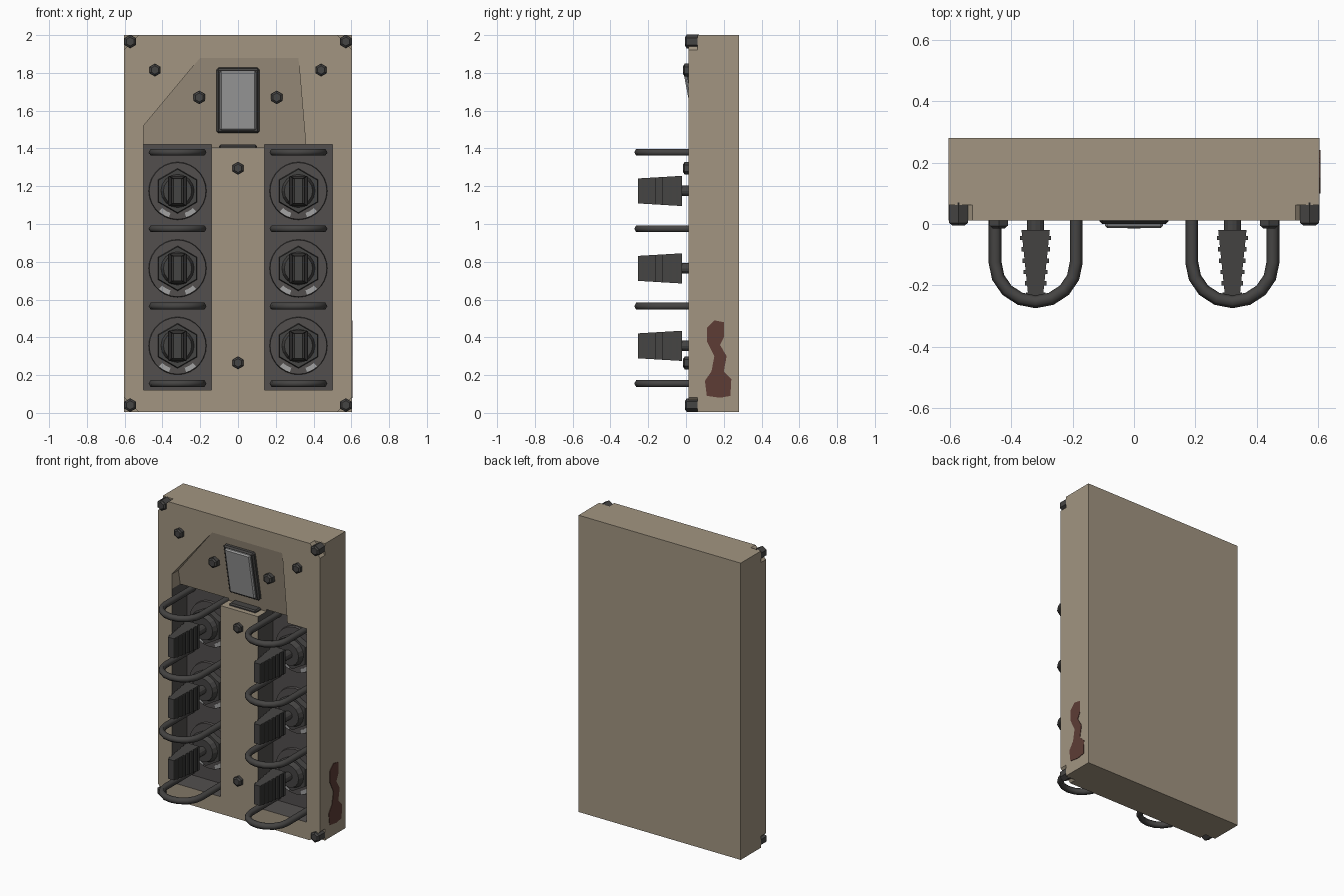
import bpy, bmesh, math
from mathutils import Matrix, Vector

if "Cube" in bpy.data.objects:
    bpy.data.objects.remove(bpy.data.objects["Cube"], do_unlink=True)


def material(name, rgb):
    m = bpy.data.materials.new(name)
    m.use_nodes = True
    m.diffuse_color = (*rgb, 1)
    b = m.node_tree.nodes["Principled BSDF"]
    b.inputs["Base Color"].default_value = (*rgb, 1)
    b.inputs["Roughness"].default_value = 0.7
    return m


BEIGE = material("beige paint", (0.36, 0.30, 0.22))
DARK = material("dark recess", (0.085, 0.078, 0.076))
BLACK = material("black metal", (0.06, 0.058, 0.056))
GREY = material("light grey", (0.36, 0.36, 0.36))
RUST = material("rust", (0.11, 0.046, 0.036))


def finish(name, bm, *mats):
    bmesh.ops.recalc_face_normals(bm, faces=bm.faces[:])
    me = bpy.data.meshes.new(name)
    bm.to_mesh(me)
    bm.free()
    for m in mats:
        me.materials.append(m)
    ob = bpy.data.objects.new(name, me)
    bpy.context.collection.objects.link(ob)
    return ob


def add_box(bm, x, y, z, rot=None):
    """Box from (low, high) ranges, optionally rotated about its centre."""
    centre = Vector([(a + b) / 2 for a, b in (x, y, z)])
    size = [b - a for a, b in (x, y, z)]
    mat = Matrix.Translation(centre) @ (rot or Matrix()) @ Matrix.Diagonal((*size, 1))
    return bmesh.ops.create_cube(bm, size=1, matrix=mat)["verts"]


def box(name, x, y, z, mat, rot=None, bevel=0):
    bm = bmesh.new()
    add_box(bm, x, y, z, rot)
    if bevel:
        bmesh.ops.bevel(bm, geom=bm.edges[:], offset=bevel, segments=1, affect='EDGES')
    return finish(name, bm, mat)


def add_cyl(bm, x, z, front, back, r_front, r_back, sides):
    """Cylinder or cone along y."""
    mat = Matrix.Translation((x, (front + back) / 2, z)) @ Matrix.Rotation(math.pi / 2, 4, 'X')
    bmesh.ops.create_cone(bm, cap_ends=True, segments=sides, radius1=r_back,
                          radius2=r_front, depth=back - front, matrix=mat)


def prism(bm, front, back):
    """Solid between two matching loops of points."""
    a = [bm.verts.new(p) for p in front]
    b = [bm.verts.new(p) for p in back]
    bm.faces.new(a)
    bm.faces.new(b[::-1])
    for i in range(len(a)):
        j = (i + 1) % len(a)
        bm.faces.new((a[i], b[i], b[j], a[j]))


FRONT, FLOOR = 0.012, 0.17
CH_X, CH_LOW, CH_TOP = 0.32, 0.12, 1.42
SLOPE = 0.088 / 0.46


def panel_y(z):
    return FRONT + (1.88 - z) * SLOPE


# Cabinet body with cut recesses
body = box("cabinet_body", (-0.603, 0.603), (FRONT, 0.28), (0.005, 2.0), BEIGE)

cutters = []
for s in (-1, 1):
    cutters.append(box("channel_cutter", (s * CH_X - 0.18, s * CH_X + 0.18),
                       (-0.1, FLOOR), (CH_LOW, CH_TOP), DARK))
    for z in (0.005, 2.0):
        cutters.append(box("corner_cutter", (s * 0.603 - 0.055, s * 0.603 + 0.055),
                           (-0.1, 0.062), (z - 0.055, z + 0.055), BEIGE,
                           Matrix.Rotation(math.pi / 4, 4, 'Y')))
outline = [(-0.5, 1.405), (-0.5, 1.52), (-0.2, 1.88), (0.32, 1.88), (0.36, 1.405)]
bm = bmesh.new()
prism(bm, [(x, -0.1, z) for x, z in outline], [(x, panel_y(z), z) for x, z in outline])
cutters.append(finish("panel_cutter", bm, BEIGE))

for c in cutters:
    c.hide_render = True
    mod = body.modifiers.new("cut", 'BOOLEAN')
    mod.operation, mod.solver, mod.object = 'DIFFERENCE', 'EXACT', c
bpy.context.view_layer.update()
cut_mesh = bpy.data.meshes.new_from_object(
    body.evaluated_get(bpy.context.evaluated_depsgraph_get()))
body.modifiers.clear()
body.data = cut_mesh
for c in cutters:
    bpy.data.objects.remove(c, do_unlink=True)

# Channels are dark inside
cut_mesh.materials.clear()
cut_mesh.materials.append(BEIGE)
cut_mesh.materials.append(DARK)
for p in cut_mesh.polygons:
    x, y, z = p.center
    inside = 0.13 < abs(x) < 0.51 and 0.11 < z < 1.43 and 0.03 < y < 0.2
    p.material_index = 1 if inside else 0


# Bolts
def bolt(name, x, z, front, back, r):
    bm = bmesh.new()
    add_cyl(bm, x, z, front + 0.008, back, r, r, 6)
    add_cyl(bm, x, z, front, front + 0.008, r * 0.65, r * 0.95, 6)
    finish(name, bm, BLACK)


for s in (-1, 1):
    for z in (0.041, 1.966):
        bolt("corner_bolt", s * 0.571, z, -0.005, 0.07, 0.036)
    bolt("upper_bolt", s * 0.44, 1.815, -0.015, 0.03, 0.034)
    bolt("panel_bolt", s * 0.205, 1.67, 0.015, 0.07, 0.036)
for z in (0.265, 1.295):
    bolt("centre_bolt", 0, z, -0.015, 0.03, 0.034)

# Rocker switch lying on the sloped panel
tilt = Matrix.Rotation(math.atan(SLOPE), 4, 'X')
y = panel_y(1.655)
box("switch_frame", (-0.113, 0.113), (y - 0.025, y + 0.02), (1.48, 1.83), BLACK, tilt, 0.01)
box("switch_rocker", (-0.095, 0.095), (y - 0.04, y), (1.495, 1.815), GREY, tilt, 0.008)
box("panel_tab", (-0.1, 0.1), (0.045, 0.11), (1.395, 1.42), BLACK, None, 0.008)


# Rotary knob on its nut and washer
def knob(x, z):
    bm = bmesh.new()
    add_cyl(bm, x, z, FLOOR - 0.015, FLOOR + 0.01, 0.15, 0.155, 28)
    finish("knob_washer", bm, DARK)
    bm = bmesh.new()
    add_cyl(bm, x, z, FLOOR - 0.055, FLOOR - 0.01, 0.115, 0.12, 6)
    add_cyl(bm, x, z, FLOOR - 0.09, FLOOR - 0.05, 0.075, 0.09, 16)
    add_cyl(bm, x, z, -0.03, FLOOR - 0.08, 0.028, 0.028, 12)
    finish("knob_nut_and_shaft", bm, BLACK)
    # Tapered grip with ribs on both flanks
    bm = bmesh.new()

    def ring(y, w, h):
        return [(x + a * w, y, z + b * h) for a, b in ((-1, -1), (1, -1), (1, 1), (-1, 1))]
    prism(bm, ring(-0.255, 0.022, 0.066), ring(-0.02, 0.046, 0.08))
    for i in range(6):
        t = (i + 0.7) / 6.4
        w, h = 0.046 - 0.024 * t + 0.007, 0.079 - 0.014 * t
        yy = -0.02 - 0.235 * t
        add_box(bm, (x - w, x + w), (yy - 0.007, yy + 0.007), (z - h, z + h))
    finish("knob_grip", bm, BLACK)
    # Pale marks low on the washer
    for mid in (-120, -60):
        bm = bmesh.new()
        angles = [math.radians(mid + d) for d in (-12, -4, 4, 12)]
        arc = [(r * math.cos(a), r * math.sin(a)) for r, seq in
               ((0.146, angles), (0.122, angles[::-1])) for a in seq]
        prism(bm, [(x + u, FLOOR - 0.019, z + v) for u, v in arc],
              [(x + u, FLOOR - 0.014, z + v) for u, v in arc])
        finish("washer_mark", bm, GREY)


# U-shaped guard bar
def guard(x, z):
    pts = [(-0.132, FLOOR + 0.01)]
    pts += [(-0.132 * math.cos(i * math.pi / 8), -0.125 - 0.128 * math.sin(i * math.pi / 8))
            for i in range(9)]
    pts.append((0.132, FLOOR + 0.01))
    cu = bpy.data.curves.new("guard_path", 'CURVE')
    cu.dimensions, cu.bevel_depth, cu.bevel_resolution = '3D', 0.021, 1
    sp = cu.splines.new('POLY')
    sp.points.add(len(pts) - 1)
    for p, (u, v) in zip(sp.points, pts):
        p.co = (x + u, v, z, 1)
    tmp = bpy.data.objects.new("guard_path", cu)
    me = bpy.data.meshes.new_from_object(tmp)
    bpy.data.objects.remove(tmp)
    me.materials.clear()
    me.materials.append(BLACK)
    bpy.context.collection.objects.link(bpy.data.objects.new("guard_bar", me))


for s in (-1, 1):
    for z in (0.355, 0.765, 1.175):
        knob(s * CH_X, z)
    for z in (0.155, 0.565, 0.975, 1.38):
        guard(s * CH_X, z)

# Rust patch on the left side
patch = [(.11, .45), (.15, .49), (.20, .48), (.20, .40), (.18, .36), (.215, .30), (.20, .22),
         (.24, .18), (.235, .09), (.18, .08), (.11, .09), (.10, .17), (.135, .22),
         (.15, .30), (.11, .38)]
bm = bmesh.new()
prism(bm, [(0.606, y, z) for y, z in patch], [(0.6, y, z) for y, z in patch])
finish("rust_patch", bm, RUST)
